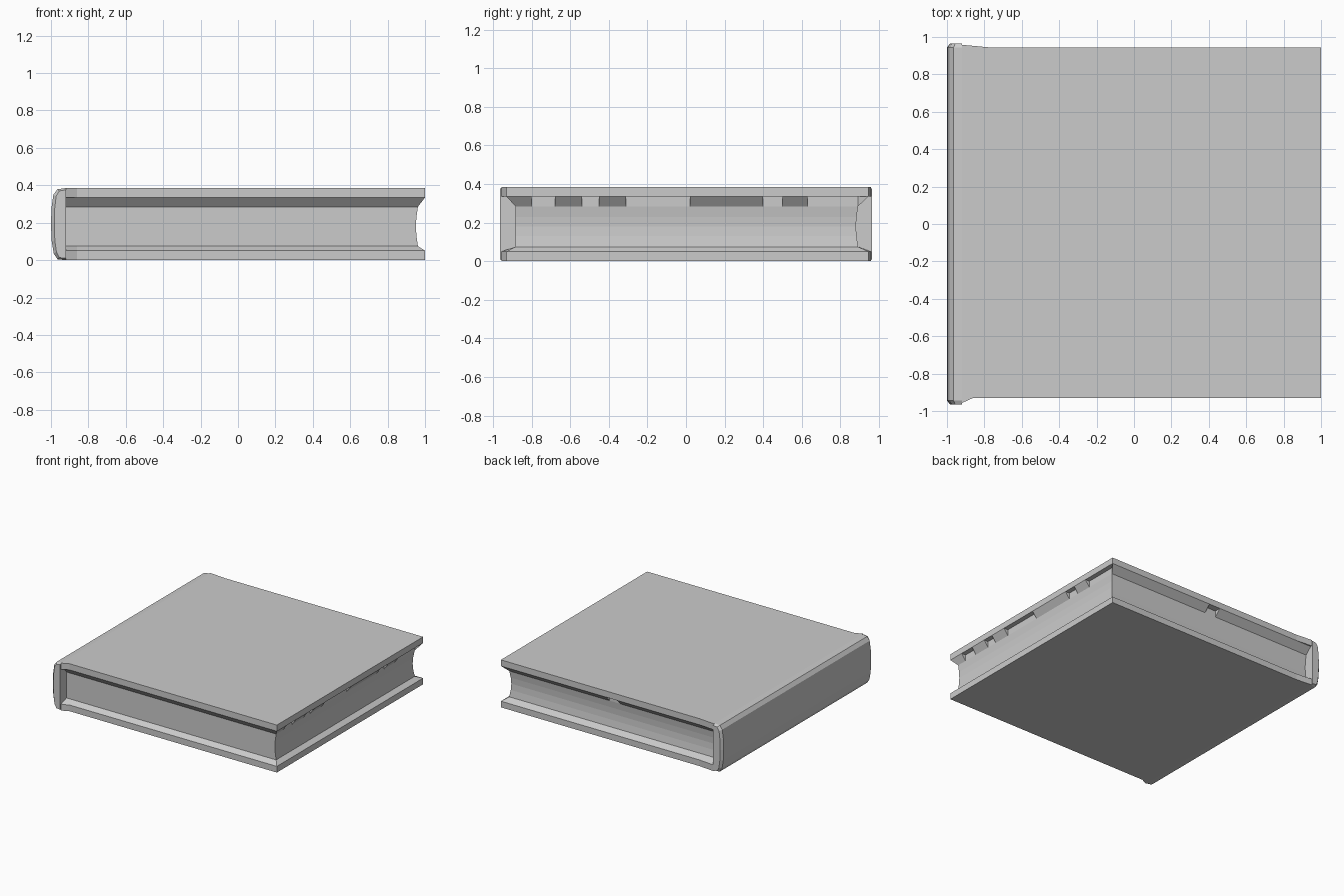
import bpy

if "Cube" in bpy.data.objects:
    bpy.data.objects.remove(bpy.data.objects["Cube"])

TOP, UNDER, LIP = 0.385, 0.335, 0.285   # top cover: upper face, underside, end of the sloped lip
HINGE = -0.92                           # where covers meet the spine


def make(name, verts, faces):
    mesh = bpy.data.meshes.new(name)
    mesh.from_pydata(verts, [], faces)
    mesh.update()
    obj = bpy.data.objects.new(name, mesh)
    bpy.context.collection.objects.link(obj)
    return obj


def loft(name, rings, closed=False, caps=()):
    """Join equal-length rings of points; caps lists the ring indices to fill."""
    n = len(rings[0])
    verts = [p for ring in rings for p in ring]
    faces = []
    for r in range(len(rings) - 1):
        for i in range(n if closed else n - 1):
            j = (i + 1) % n
            faces.append((r * n + i, r * n + j, (r + 1) * n + j, (r + 1) * n + i))
    for c in caps:
        ring = list(range(c * n, c * n + n))
        faces.append(ring[::-1] if c == 0 else ring)
    return make(name, verts, faces)


def cover_outline(z):
    # three sides, flaring slightly where the cover joins the spine
    return [(HINGE, -0.957, z), (-0.86, -0.93, z), (1, -0.93, z),
            (1, 0.945, z), (-0.78, 0.945, z), (HINGE, 0.958, z)]


def page_outline(z, dip=0.0):
    x, y0, y1 = 0.962 - dip, -0.885, 0.892 - dip
    return [(HINGE, y0, z), (-0.86, y0, z), (x, y0, z),
            (x, y1, z), (-0.78, y1, z), (HINGE, y1, z)]


# Covers, open where hidden by the pages
loft("bottom_cover", [cover_outline(0.0), cover_outline(0.05), page_outline(0.075)], caps=(0,))
loft("top_cover", [page_outline(UNDER), cover_outline(UNDER), cover_outline(TOP)], caps=(2,))

# Page block with a slightly hollow fore-edge
loft("page_block", [page_outline(0.075), page_outline(0.13, 0.008), page_outline(0.18, 0.011),
                    page_outline(0.23, 0.008), page_outline(LIP), page_outline(UNDER)])

# Spine: rounded cross-section running front to back with tapered ends
PROFILE = [(HINGE, 0.0), (-0.965, 0.004), (-0.985, 0.035), (-0.996, 0.10), (-1.0, 0.19),
           (-0.997, 0.28), (-0.987, 0.35), (-0.965, 0.379), (HINGE, TOP)]


def spine_ring(y, sx, sz):
    return [(HINGE + (x - HINGE) * sx, y, 0.1925 + (z - 0.1925) * sz) for x, z in PROFILE]


loft("spine", [spine_ring(-0.965, 0.78, 0.95), spine_ring(-0.945, 1, 1),
               spine_ring(0.945, 1, 1), spine_ring(0.965, 0.78, 0.95)],
     closed=True, caps=(0, 3))


# Sloped lips below the top cover, running from inner line a-b out to outer line c-d
def lip(name, a, b, c, d):
    verts = [(*a, LIP), (*b, LIP), (*a, UNDER), (*b, UNDER), (*c, UNDER), (*d, UNDER)]
    make(name, verts, [(0, 1, 5, 4), (0, 4, 2), (1, 3, 5)])


lip("front_lip", (HINGE, -0.885), (0.962, -0.885), (HINGE, -0.93), (1, -0.93))
lip("back_lip_right", (0.962, 0.892), (0.06, 0.892), (1, 0.945), (0.06, 0.945))
lip("back_lip_left", (-0.04, 0.892), (HINGE, 0.892), (-0.04, 0.945), (HINGE, 0.945))

# Fore-edge lip is broken into short pieces with gaps between
lip("fore_edge_corner_lip", (0.962, -0.885), (0.962, -0.8), (1, -0.93), (1, -0.8))
for y0, y1 in [(-0.68, -0.54), (-0.45, -0.31), (0.02, 0.40), (0.50, 0.63)]:
    lip("fore_edge_lip", (0.962, y0), (0.962, y1), (1, y0), (1, y1))
